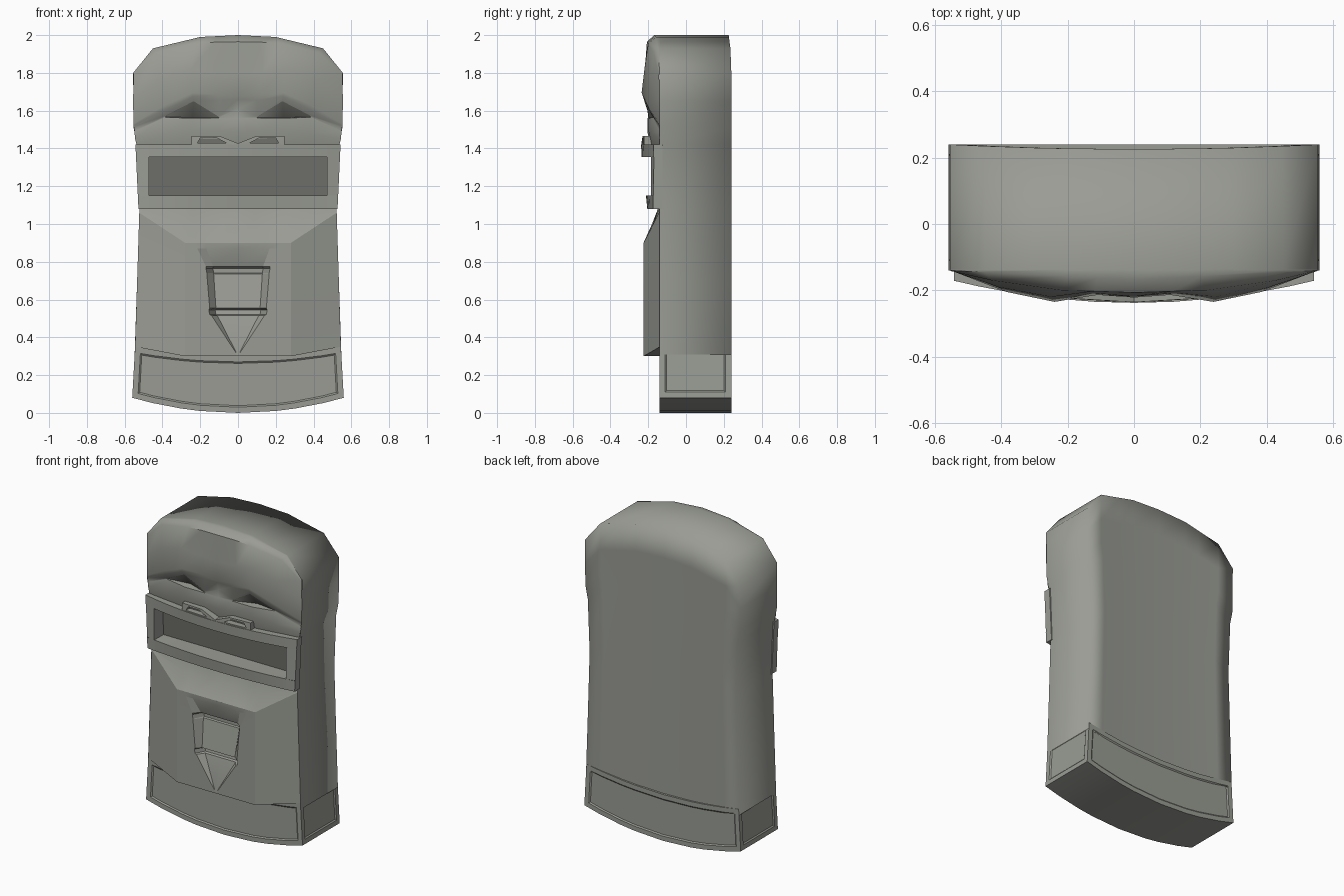
import bpy, bmesh, math

if "Cube" in bpy.data.objects:
    bpy.data.objects.remove(bpy.data.objects["Cube"])

stone = bpy.data.materials.new("grey_stone")
stone.diffuse_color = (0.32, 0.33, 0.295, 1)
stone.use_nodes = True
stone.node_tree.nodes["Principled BSDF"].inputs["Base Color"].default_value = stone.diffuse_color
hollow = bpy.data.materials.new("dark_hollow")
hollow.diffuse_color = (0.16, 0.165, 0.145, 1)
hollow.use_nodes = True
hollow.node_tree.nodes["Principled BSDF"].inputs["Base Color"].default_value = hollow.diffuse_color


def interp(pts, v):
    """Piecewise linear lookup."""
    if v <= pts[0][0]:
        return pts[0][1]
    for (a, fa), (b, fb) in zip(pts, pts[1:]):
        if v <= b:
            return fa + (fb - fa) * (v - a) / (b - a)
    return pts[-1][1]


# slab outline: half width by height, arched top by x
WIDTH = [(.08, .56), (.35, .545), (1.08, .522), (1.42, .535), (1.51, .553), (1.8, .555)]
TOP = [(0, 2.0), (.2, 1.99), (.45, 1.93), (.555, 1.8)]


def width(z):
    return interp(WIDTH, z)


def finish(name, bm, angle):
    me = bpy.data.meshes.new(name)
    bm.normal_update()
    bm.to_mesh(me)
    bm.free()
    me.materials.append(stone)
    if any(p.material_index for p in me.polygons):
        me.materials.append(hollow)
    ob = bpy.data.objects.new(name, me)
    bpy.context.collection.objects.link(ob)
    bpy.ops.object.select_all(action='DESELECT')
    ob.select_set(True)
    bpy.context.view_layer.objects.active = ob
    bpy.ops.object.shade_smooth_by_angle(angle=math.radians(angle))
    return ob


def relief(name, rows, angle=30, dark=lambda r, c: False):
    """Front-facing sheet: rows go upward, each a half row of points from x=0 out."""
    bm = bmesh.new()
    grid = []
    for r in rows:
        full = [(-x, y, z) for x, y, z in reversed(r[1:])] + list(r)
        grid.append([bm.verts.new(p) for p in full])
    half = len(rows[0]) - 1
    for k, (a, b) in enumerate(zip(grid, grid[1:])):
        for i in range(len(a) - 1):
            f = bm.faces.new((a[i], a[i + 1], b[i + 1], b[i]))
            c = i - half if i >= half else half - 1 - i
            f.material_index = int(dark(k, c))
    bmesh.ops.remove_doubles(bm, verts=bm.verts, dist=0.0004)
    return finish(name, bm, angle)


COLS = [-1, -.81, -.54, -.36, 0, .36, .54, .81, 1]


def slab(rings):
    """Solid from rings; each ring is a list of front points and back points."""
    bm = bmesh.new()
    n = len(COLS)
    vs = [[bm.verts.new(p) for p in f + b[::-1]] for f, b in rings]
    for lo, hi in zip(vs, vs[1:]):
        for i in range(2 * n):
            j = (i + 1) % (2 * n)
            bm.faces.new((lo[i], lo[j], hi[j], hi[i]))
    for v in (vs[0], vs[-1]):
        for i in range(n - 1):
            bm.faces.new((v[i], v[i + 1], v[2 * n - 2 - i], v[2 * n - 1 - i]))
    bmesh.ops.recalc_face_normals(bm, faces=bm.faces)
    bm.normal_update()
    return bm


# main body, back slightly hollow; front and underside are closed by other parts
rings = []
for zs in (.31, .7, 1.08, 1.42, 1.51, 1.65, 1.8):
    f, b = [], []
    t = (zs - .31) / 1.49
    for u in COLS:
        x = u * width(zs)
        lo = .26 + .05 * u * u
        z = lo + (interp(TOP, abs(u) * .555) - lo) * t
        f.append((x, -.14, z))
        b.append((x, .24 - .014 * (1 - u * u), z))
    rings.append((f, b))
bm = slab(rings)
gone = [f for f in bm.faces if f.normal.y < -.9 or f.normal.z < -.7]
bmesh.ops.delete(bm, geom=gone, context='FACES')
finish("body", bm, 95)

# foot band with sunken panels on all four sides
rings = []
for hi in (0, 1):
    xs = [u * (.545 if hi else .56) for u in COLS]
    zs = [(.30 + .05 * u * u) if hi else .08 * u * u for u in COLS]
    rings.append(([(x, -.14, z) for x, z in zip(xs, zs)],
                  [(x, .24, z) for x, z in zip(xs, zs)]))
bm = slab(rings)
for test in (lambda n: n.y < -.9, lambda n: n.y > .9, lambda n: n.x > .9, lambda n: n.x < -.9):
    side = [f for f in bm.faces if test(f.normal) and f.calc_area() > .015]
    bmesh.ops.inset_region(bm, faces=side, thickness=.03, depth=0, use_even_offset=True)
    bmesh.ops.inset_region(bm, faces=side, thickness=.008, depth=-.006, use_even_offset=True)
finish("foot_band", bm, 30)

# chest plate with stepped V recess: height, inner y, V half width
Y = -.225
STEPS = [(.30, Y, .012), (.32, Y, .012), (.515, -.18, .14), (.52, -.165, .15),
         (.545, -.16, .155), (.555, -.2, .15), (.735, -.17, .165),
         (.74, -.16, .165), (.765, -.16, .17), (.775, -.19, .17), (.87, -.223, .215), (.90, Y, .22)]


def chest_row(z, y, v):
    ze = .35 + (z - .30) / .6 * .71
    return [(0, y, z), (v * .78, y, z), (v, Y, z), (.28, Y, z), (width(ze), -.138, ze)]


rows = [[(x, -.12, z) for x, _, z in chest_row(*STEPS[0])]]
rows += [chest_row(*s) for s in STEPS]
rows.append([(0, -.18, 1.0), (.08, -.16, 1.0), (.23, -.165, 1.0), (.275, -.175, 1.0), (.522, -.138, 1.07)])
rows.append([(x, -.145, 1.09) for x in (0, .1, .24, .28)] + [(.522, -.138, 1.09)])
relief("chest_plate", rows, 18)

# mouth frame: bowed bar with deep opening
MX = [0, .12, .24, .36, .47, .472]
rows = []
for z, mid, kind in ((1.08, -.12, 'back'), (1.08, -.205, 'front'), (1.15, -.212, 'front'),
                     (1.151, -.09, 'deep'), (1.355, -.10, 'deep'), (1.356, -.235, 'front'),
                     (1.42, -.238, 'front'), (1.42, -.12, 'back')):
    w = .527 + (z - 1.08) / .34 * .016
    row = []
    for x in MX + [w]:
        y = -.235 + .065 * (x / .54) ** 2
        if kind == 'front':
            y = mid + (-.172 - mid) * (x / .54) ** 2
        elif kind == 'back' or x <= .47:
            y = mid
        row.append((x, y, z))
    row.append((w, -.125, z))
    row.append((.48, -.12, z))
    rows.append(row)
relief("mouth_frame", rows, 30, lambda r, c: r == 3 and c < 4)

# nostril blocks with sunken holes
bm = bmesh.new()
for s in (-1, 1):
    pts = [(0, 1.405), (.245, 1.405), (.245, 1.467), (.10, 1.467), (0, 1.427)]
    front = [bm.verts.new((s * x, -.236 + .06 * x, z)) for x, z in pts]
    back = [bm.verts.new((s * x, -.14, z)) for x, z in pts]
    made = [bm.faces.new((front[(i + 1) % 5], front[i], back[i], back[(i + 1) % 5])) for i in range(5)]
    # hole in the part above the mouth frame
    hole = [(.06, 1.428), (.215, 1.428), (.2, 1.455), (.115, 1.457)]
    rim = [bm.verts.new((s * x, -.237 + .06 * x, z)) for x, z in hole]
    for i in range(3):
        made.append(bm.faces.new((front[i], front[i + 1], rim[i + 1], rim[i])))
    made.append(bm.faces.new((front[3], front[4], front[0], rim[0], rim[3])))
    deep = [bm.verts.new((v.co.x, -.19, v.co.z)) for v in rim]
    for i in range(4):
        j = (i + 1) % 4
        made.append(bm.faces.new((rim[i], rim[j], deep[j], deep[i])))
    made.append(bm.faces.new(deep))
    made[-1].material_index = 1
    if s < 0:
        bmesh.ops.reverse_faces(bm, faces=made)
finish("nostrils", bm, 30)

# cheeks and sunken eyes
rows = [
    [(0, -.205, 1.49), (.10, -.20, 1.49), (.24, -.20, 1.5), (.385, -.18, 1.48), (.545, -.139, 1.45)],
    [(0, -.203, 1.56), (.10, -.197, 1.56), (.24, -.197, 1.56), (.385, -.175, 1.565), (.548, -.139, 1.49)],
    [(0, -.203, 1.61), (.105, -.195, 1.57), (.235, -.214, 1.65), (.38, -.18, 1.575), (.552, -.139, 1.515)]]
rows.insert(0, [(x * .98, y + .02 * (x < .5), 1.41) for x, y, z in rows[0]])
rows.insert(2, [(x, -.145 if i == 2 else y + .001, z + .003) for i, (x, y, z) in enumerate(rows[2])])
rows[2], rows[3] = rows[3], rows[2]
rows.sort(key=lambda r: (r[0][2], r[4][2]))

# heavy brow and forehead, closed back to the body
brow = [
    [(0, -.21, 1.66), (.10, -.203, 1.655), (.24, -.228, 1.675), (.385, -.195, 1.605), (.554, -.14, 1.52)],
    [(0, -.222, 1.675), (.11, -.214, 1.685), (.24, -.235, 1.695), (.385, -.205, 1.63), (.554, -.14, 1.53)],
    [(0, -.219, 1.80), (.13, -.208, 1.80), (.25, -.22, 1.82), (.41, -.19, 1.77), (.555, -.14, 1.66)],
    [(0, -.207, 1.965), (.12, -.203, 1.963), (.22, -.20, 1.955), (.43, -.17, 1.905), (.553, -.142, 1.79)]]
top_x = (0, .11, .2, .45, .555)
brow += [[(x, y0 + k * x, interp(TOP, x)) for x in top_x] for y0, k in ((-.168, .05), (-.138, 0))]
relief("face", rows + brow, 45, lambda r, c: r == 3 and c in (1, 2))
